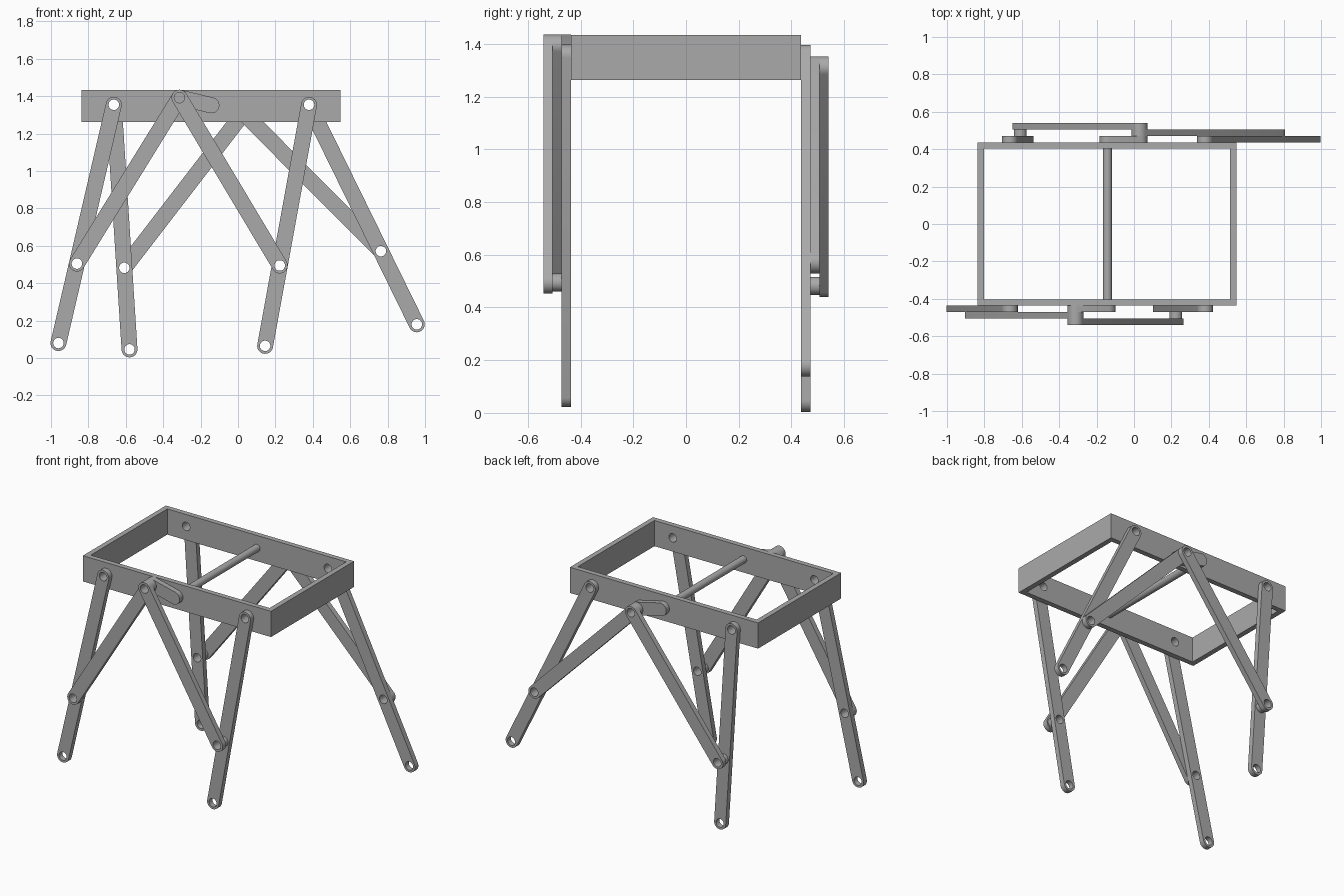
import bpy
import math
from mathutils import Vector, Matrix

cube = bpy.data.objects.get("Cube")
if cube:
    bpy.data.objects.remove(cube, do_unlink=True)

grey = bpy.data.materials.new("mid_grey")
grey.use_nodes = True
colour = (0.4, 0.4, 0.4, 1)
grey.diffuse_color = colour
grey.node_tree.nodes["Principled BSDF"].inputs["Base Color"].default_value = colour

T = 0.0345           # thickness of every plate layer
WALL = 0.437         # outer face of the side rails
BAR_R, HOLE_R, SPACER_R, SHAFT_R = 0.0425, 0.028, 0.034, 0.024
X0, X1, Z0, Z1 = -0.837, 0.549, 1.263, 1.434


def arc(centre, radius, start, sweep, steps):
    return [(centre[0] + radius * math.cos(start + sweep * i / steps),
             centre[1] + radius * math.sin(start + sweep * i / steps))
            for i in range(steps + 1)]


def circle(centre, radius):
    return arc(centre, radius, 0, math.tau, 32)[:-1]


def plate(name, loops, y, thickness=T):
    """Flat plate in the XZ plane: first loop is the outline, the rest are holes."""
    curve = bpy.data.curves.new(name, 'CURVE')
    curve.dimensions = '2D'
    curve.fill_mode = 'BOTH'
    curve.extrude = thickness / 2
    for loop in loops:
        spline = curve.splines.new('POLY')
        spline.points.add(len(loop) - 1)
        for point, (x, z) in zip(spline.points, loop):
            point.co = (x, z, 0, 1)
        spline.use_cyclic_u = True
    temp = bpy.data.objects.new(name + "_outline", curve)
    bpy.context.collection.objects.link(temp)
    graph = bpy.context.evaluated_depsgraph_get()
    mesh = bpy.data.meshes.new_from_object(temp.evaluated_get(graph))
    bpy.data.objects.remove(temp, do_unlink=True)
    mesh.transform(Matrix.Translation((0, y, 0)) @ Matrix.Rotation(math.pi / 2, 4, 'X'))
    mesh.name = name
    mesh.materials.clear()
    mesh.materials.append(grey)
    obj = bpy.data.objects.new(name, mesh)
    bpy.context.collection.objects.link(obj)
    bpy.ops.object.select_all(action='DESELECT')
    obj.select_set(True)
    bpy.context.view_layer.objects.active = obj
    bpy.ops.object.shade_smooth_by_angle(angle=math.radians(30))
    return obj


def bar(name, a, b, holes, y):
    """Round-ended bar from a to b with round holes."""
    angle = math.atan2(b[1] - a[1], b[0] - a[0])
    outline = (arc(b, BAR_R, angle - math.pi / 2, math.pi, 16)
               + arc(a, BAR_R, angle + math.pi / 2, math.pi, 16))
    plate(name, [outline] + [circle(h, HOLE_R) for h in holes], y)


def rect(x0, x1):
    return [(x0, Z0), (x1, Z0), (x1, Z1), (x0, Z1)]


hip_right, hip_left = (-0.664, 1.354), (0.38, 1.354)
shaft = (-0.142, 1.351)

# Frame: two drilled side rails and two end rails
for side, s in (("front", -1), ("back", 1)):
    plate(side + "_rail", [rect(X0, X1), circle(hip_right, HOLE_R), circle(hip_left, HOLE_R)],
          s * (WALL - T / 2))
plate("right_end_rail", [rect(X0, X0 + T)], 0, 2 * (WALL - T))
plate("left_end_rail", [rect(X1 - T, X1)], 0, 2 * (WALL - T))

# Drive shaft across the frame
plate("drive_shaft", [circle(shaft, SHAFT_R)], 0, 2 * WALL - 0.004)

# Each side: crank pin, right foot, left foot, and which leg takes the outer link
sides = (
    ("front", -1, (-0.313, 1.392), (-0.96, 0.08), (0.145, 0.065), "left"),
    ("back", 1, (0.029, 1.31), (-0.58, 0.046), (0.956, 0.18), "right"),
)
for side, s, pin, foot_right, foot_left, outer in sides:
    layer = [s * (WALL + T * (i + 0.5)) for i in range(3)]
    bar(side + "_crank", shaft, pin, [pin], layer[0])
    for leg, hip, foot in (("right", hip_right, foot_right), ("left", hip_left, foot_left)):
        knee = tuple(Vector(hip).lerp(Vector(foot), 2 / 3))
        name = side + "_" + leg
        bar(name + "_leg", hip, foot, [hip, knee, foot], layer[0])
        bar(name + "_link", pin, knee, [pin, knee], layer[2 if leg == outer else 1])
        if leg == outer:
            plate(name + "_spacer", [circle(knee, SPACER_R), circle(knee, HOLE_R)], layer[1])
